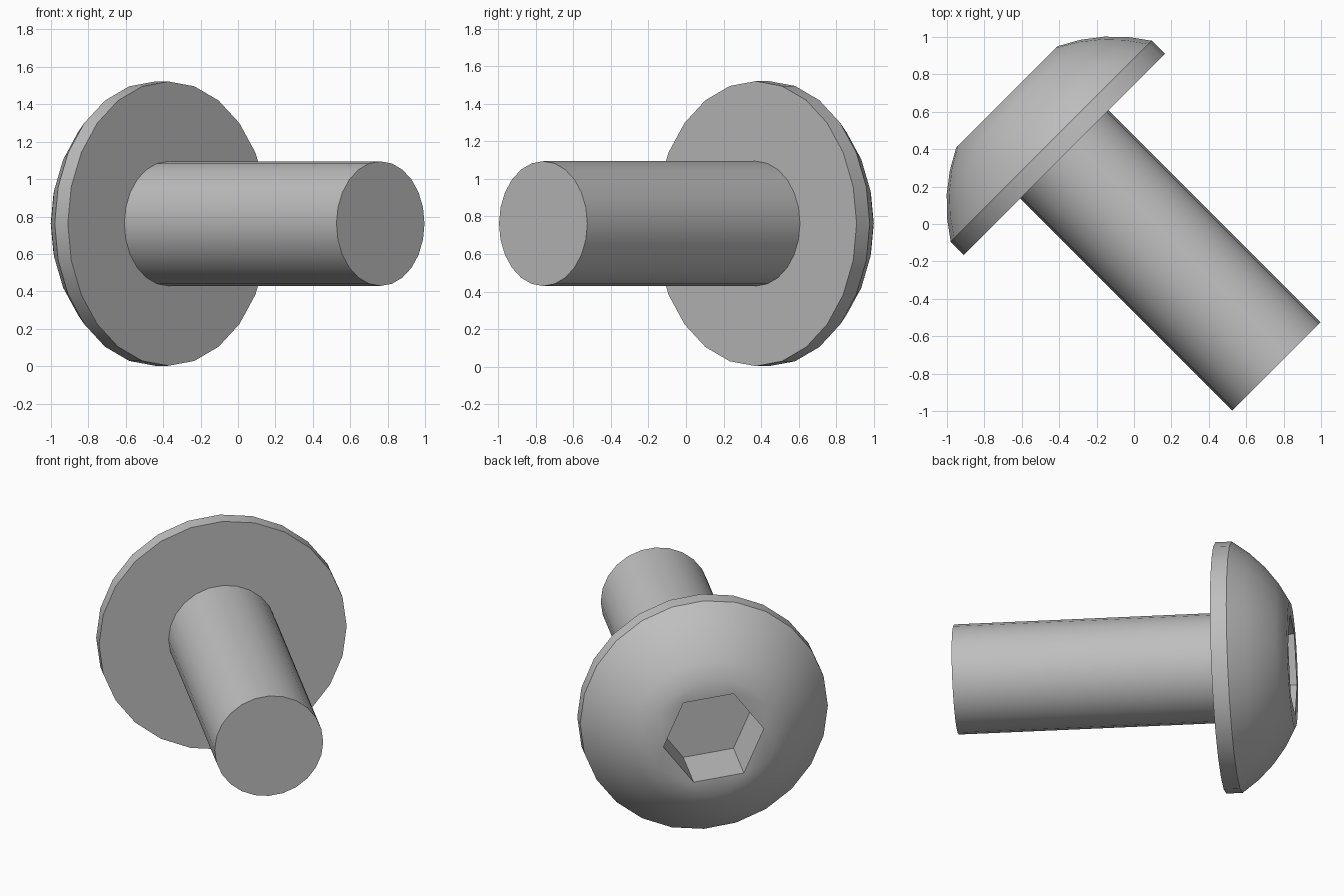
import bpy, bmesh, math
from mathutils import Matrix, Vector

old = bpy.data.objects.get("Cube")
if old:
    bpy.data.objects.remove(old)

SEGMENTS = 24
HEAD_R, SHAFT_R, SHAFT_LEN = 0.76, 0.333, 1.604
RIM_H, HEAD_H, TOP_R = 0.099, 0.435, 0.382
HEX_R, HEX_DEPTH, HEX_TURN = 0.31, 0.36, math.radians(6.7)

steel = bpy.data.materials.new("grey steel")
steel.use_nodes = True
steel.diffuse_color = (0.52, 0.52, 0.52, 1)
steel.node_tree.nodes["Principled BSDF"].inputs["Base Color"].default_value = (0.52, 0.52, 0.52, 1)

# Local z runs out of the head, which points to the back right; origin under the head
s = math.sqrt(0.5)
PLACE = Matrix(((-s, 0, -s, -0.3725), (-s, 0, s, 0.3725), (0, 1, 0, 0.762), (0, 0, 0, 1)))


def ring(bm, radius, z, count=SEGMENTS, turn=0.0):
    return [bm.verts.new((radius * math.cos(turn + math.tau * i / count),
                          radius * math.sin(turn + math.tau * i / count), z))
            for i in range(count)]


def bridge(bm, a, b):
    n = len(a)
    for i in range(n):
        j = (i + 1) % n
        bm.faces.new((a[i], a[j], b[j], b[i]))


def loop_edges(bm, verts):
    return [bm.edges.get((v, verts[i - 1])) or bm.edges.new((v, verts[i - 1]))
            for i, v in enumerate(verts)]


def finish(bm, name):
    mesh = bpy.data.meshes.new(name)
    bm.to_mesh(mesh)
    bm.free()
    mesh.transform(PLACE)
    mesh.materials.append(steel)
    obj = bpy.data.objects.new(name, mesh)
    bpy.context.collection.objects.link(obj)
    bpy.ops.object.select_all(action='DESELECT')
    obj.select_set(True)
    bpy.context.view_layer.objects.active = obj
    bpy.ops.object.shade_smooth_by_angle(angle=math.radians(30))


# Shaft: plain cylinder closed at the tip
bm = bmesh.new()
tip = ring(bm, SHAFT_R, -SHAFT_LEN)
bridge(bm, tip, ring(bm, SHAFT_R, 0))
bm.faces.new(tip[::-1])
finish(bm, "shaft")

# Head: flat underside, short rim, then a spherical dome up to a flat top
dome_c = (TOP_R**2 + HEAD_H**2 - HEAD_R**2 - RIM_H**2) / (2 * (HEAD_H - RIM_H))
dome_R = math.hypot(TOP_R, HEAD_H - dome_c)
a0, a1 = math.asin(HEAD_R / dome_R), math.asin(TOP_R / dome_R)
profile = [(SHAFT_R, 0), (HEAD_R, 0)]
for k in range(5):
    a = a0 + (a1 - a0) * k / 4
    profile.append((dome_R * math.sin(a), dome_c + dome_R * math.cos(a)))

bm = bmesh.new()
rings = [ring(bm, r, z) for r, z in profile]
for lower, upper in zip(rings, rings[1:]):
    bridge(bm, lower, upper)

# Hexagonal socket sunk into the flat top
mouth = ring(bm, HEX_R, HEAD_H, 6, HEX_TURN)
floor = ring(bm, HEX_R, HEAD_H - HEX_DEPTH, 6, HEX_TURN)
bridge(bm, mouth, floor)
bm.faces.new(floor)
bmesh.ops.triangle_fill(bm, edges=loop_edges(bm, rings[-1]) + loop_edges(bm, mouth),
                        use_beauty=True, normal=Vector((0, 0, 1)))
bmesh.ops.recalc_face_normals(bm, faces=bm.faces)
finish(bm, "head")
